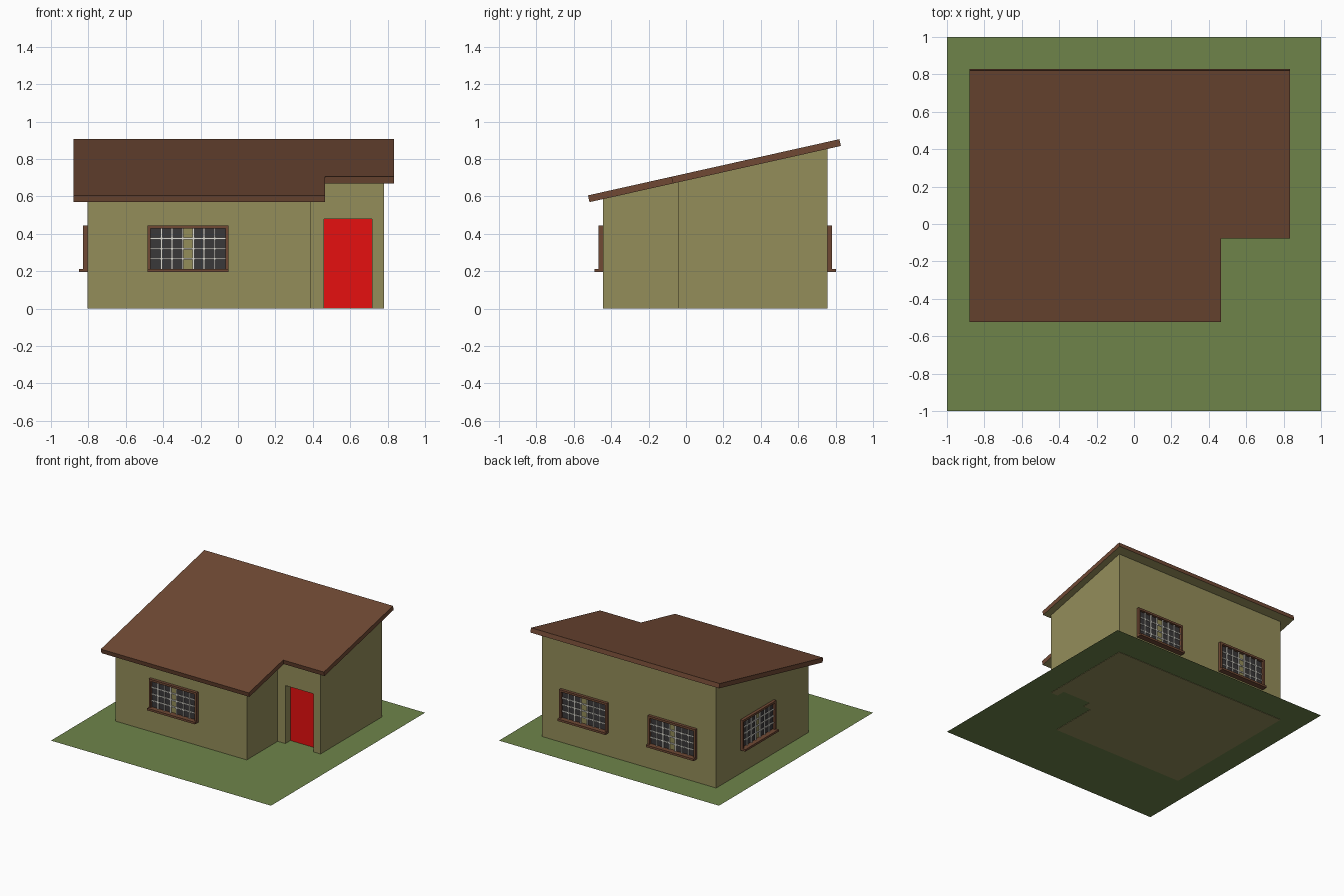
import bpy
import bmesh
import math
from mathutils import Matrix, Vector

if "Cube" in bpy.data.objects:
    bpy.data.objects.remove(bpy.data.objects["Cube"], do_unlink=True)


def material(name, rgb):
    """Flat material from display colour values."""
    col = [((c / 255 + 0.055) / 1.055) ** 2.4 for c in rgb] + [1.0]
    m = bpy.data.materials.new(name)
    m.use_nodes = True
    m.diffuse_color = col
    bsdf = m.node_tree.nodes["Principled BSDF"]
    bsdf.inputs["Base Color"].default_value = col
    bsdf.inputs["Roughness"].default_value = 0.9
    return m


GRASS = material("grass green", (110, 132, 74))
WALL = material("olive plaster", (148, 141, 90))
BROWN = material("brown wood", (112, 73, 52))
RED = material("door red", (230, 16, 16))
GLASS = material("dark glass", (58, 56, 58))
GREY = material("grille grey", (222, 220, 212))


def finish(bm, name, *mats):
    bmesh.ops.recalc_face_normals(bm, faces=bm.faces)
    me = bpy.data.meshes.new(name)
    bm.to_mesh(me)
    bm.free()
    ob = bpy.data.objects.new(name, me)
    bpy.context.collection.objects.link(ob)
    for m in mats:
        me.materials.append(m)
    return ob


def boxes(name, mat, spans):
    """One object of boxes, each given as (x0, x1), (y0, y1), (z0, z1)."""
    bm = bmesh.new()
    for span in spans:
        mid = Vector([(a + b) / 2 for a, b in span])
        size = [b - a for a, b in span] + [1]
        bmesh.ops.create_cube(bm, size=1, matrix=Matrix.Translation(mid) @ Matrix.Diagonal(size))
    return finish(bm, name, mat)


def prism(name, bottom, top, *mats):
    """Solid between two matching outlines."""
    bm = bmesh.new()
    lo = [bm.verts.new(p) for p in bottom]
    hi = [bm.verts.new(p) for p in top]
    bm.faces.new(lo)
    bm.faces.new(hi)
    n = len(lo)
    for i in range(n):
        j = (i + 1) % n
        bm.faces.new((lo[i], lo[j], hi[j], hi[i]))
    return finish(bm, name, *mats)


def l_outline(x0, x1, y0, y1, nx, ny):
    """Rectangle with its front corner at +x cut away."""
    return [(x0, y0), (nx, y0), (nx, ny), (x1, ny), (x1, y1), (x0, y1)]


# Lawn
bm = bmesh.new()
bmesh.ops.create_grid(bm, x_segments=1, y_segments=1, size=1,
                      matrix=Matrix.Translation((0, 0, 0.003)))
finish(bm, "lawn", GRASS)

# Sloping roof, with a plastered underside
SLOPE = 0.2235
FRONT = -0.524


def roof_z(y):
    return 0.605 + SLOPE * (y - FRONT)


drop = Vector((0, SLOPE, -1)).normalized() * 0.037
roof_top = [Vector((x, y, roof_z(y))) for x, y in
            l_outline(-0.88, 0.835, FRONT, 0.82, 0.465, -0.078)]
roof = prism("roof", [p + drop for p in roof_top], roof_top, BROWN, WALL)
for f in roof.data.polygons:
    if f.normal.z < -0.9:
        f.material_index = 1

# House walls, reaching just inside the roof
plan = l_outline(-0.805, 0.78, -0.443, 0.757, 0.39, -0.042)
walls = prism("walls", [(x, y, 0) for x, y in plan],
              [(x, y, roof_z(y) - 0.033) for x, y in plan], WALL)

# Door recess and door
cutter = boxes("door_cutter", WALL, [((0.46, 0.717), (-0.2, 0.03), (-0.05, 0.48))])
cutter.hide_render = True
mod = walls.modifiers.new("door recess", "BOOLEAN")
mod.operation = "DIFFERENCE"
mod.solver = "EXACT"
mod.object = cutter
bpy.context.view_layer.objects.active = walls
bpy.ops.object.modifier_apply(modifier=mod.name)
bpy.data.objects.remove(cutter, do_unlink=True)
boxes("door", RED, [((0.46, 0.717), (0.024, 0.035), (0.003, 0.48))])


# Windows: two panes with a plaster strip between, grille, frame and sill
def window(name, x, y, angle):
    w, rim = 0.217, 0.017
    inner = w - rim
    z0, z1 = 0.195, 0.445
    sill_top = 0.212
    top = z1 - rim
    depth = (-0.024, 0.0)
    col = 2 * inner / 7
    row = (top - sill_top) / 4
    t = 0.005
    parts = [
        boxes(name + "_frame", BROWN, [
            ((-w, -inner), depth, (sill_top, z1)),
            ((inner, w), depth, (sill_top, z1)),
            ((-inner, inner), depth, (top, z1))]),
        boxes(name + "_sill", BROWN, [((-w, w), (-0.046, 0), (z0, sill_top))]),
        boxes(name + "_panes", GLASS, [
            ((-inner, -col / 2), (-0.004, 0), (sill_top, top)),
            ((col / 2, inner), (-0.004, 0), (sill_top, top))]),
    ]
    bars = []
    for i in range(1, 7):
        u = -inner + i * col
        bars.append(((u - t, u + t), (-0.014, -0.006), (sill_top, top)))
    for i in range(1, 4):
        z = sill_top + i * row
        bars.append(((-inner, inner), (-0.013, -0.007), (z - t, z + t)))
    parts.append(boxes(name + "_grille", GREY, bars))
    for p in parts:
        p.location = (x, y, 0)
        p.rotation_euler.z = angle


window("front_window", -0.267, -0.443, 0)
window("back_left_window", 0.39, 0.757, math.pi)
window("back_right_window", -0.414, 0.757, math.pi)
window("side_window", -0.805, 0.228, -math.pi / 2)
